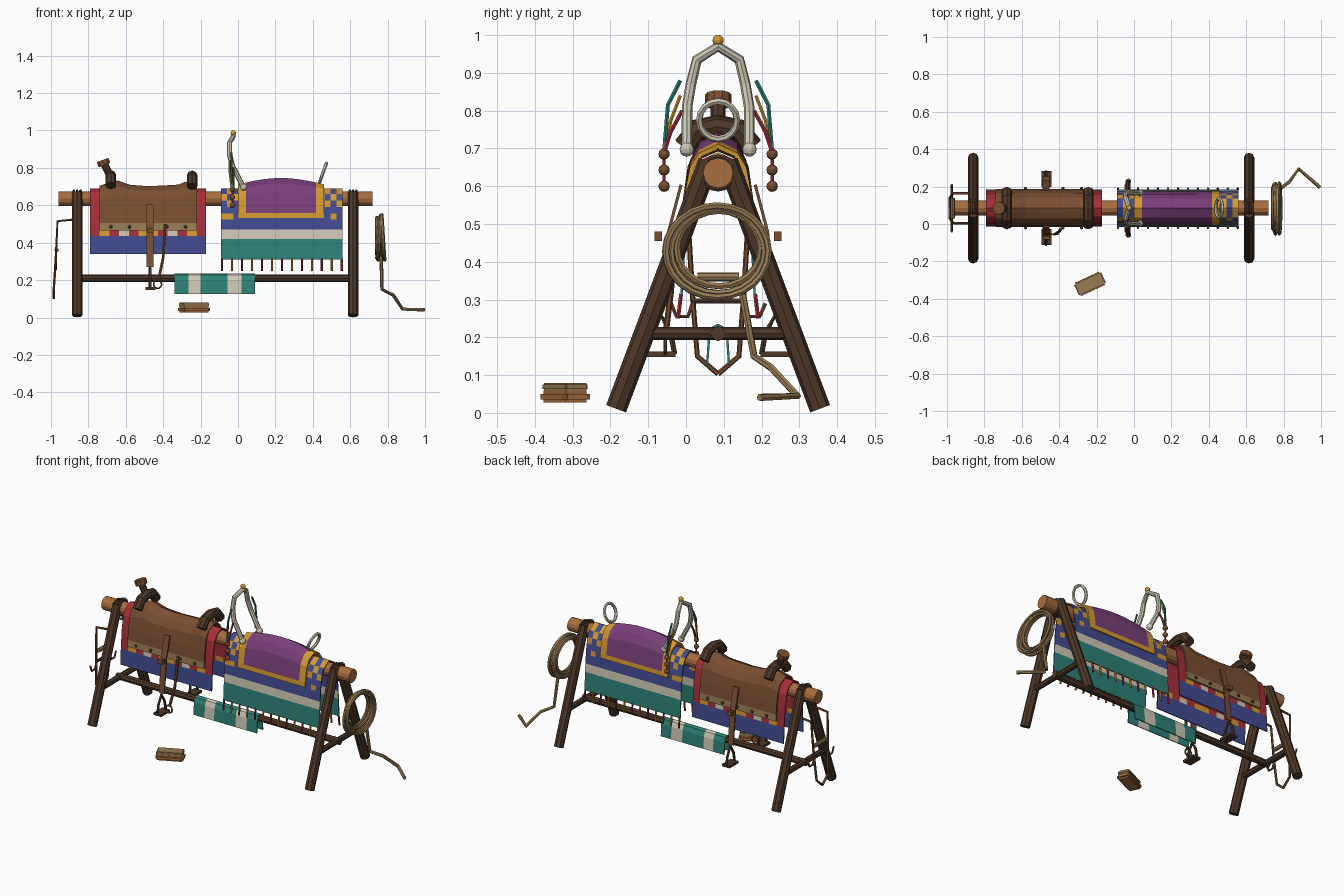
import bpy, bmesh, math
from mathutils import Vector, Matrix

cube = bpy.data.objects.get("Cube")
if cube:
    bpy.data.objects.remove(cube, do_unlink=True)

CY = 0.085          # the rack's centre line


def linear(c):
    c /= 255
    return c / 12.92 if c <= 0.04045 else ((c + 0.055) / 1.055) ** 2.4


MATS = {}
for name, rgb in {
    "dark wood": (78, 56, 40), "leather": (122, 79, 50), "light wood": (168, 110, 62),
    "rope tan": (152, 124, 84), "bone": (208, 201, 182), "red": (166, 48, 58),
    "blue": (66, 76, 146), "teal": (46, 130, 120), "gold": (212, 154, 48),
    "purple": (122, 64, 122),
}.items():
    m = bpy.data.materials.new(name)
    m.use_nodes = True
    colour = [linear(c) for c in rgb] + [1]
    m.diffuse_color = colour
    m.node_tree.nodes["Principled BSDF"].inputs["Base Color"].default_value = colour
    MATS[name] = m


def add_mesh(name, bm, mats):
    me = bpy.data.meshes.new(name)
    bmesh.ops.recalc_face_normals(bm, faces=bm.faces)
    bm.to_mesh(me)
    bm.free()
    for n in mats:
        me.materials.append(MATS[n])
    ob = bpy.data.objects.new(name, me)
    bpy.context.collection.objects.link(ob)
    return ob


def tube(name, pts, r, mat, res=1, closed=False):
    """Faceted tube along (x, offset from centre line, z) points."""
    cu = bpy.data.curves.new(name, "CURVE")
    cu.dimensions = "3D"
    cu.bevel_depth, cu.bevel_resolution, cu.use_fill_caps = r, res, True
    sp = cu.splines.new("POLY")
    sp.points.add(len(pts) - 1)
    for p, (x, d, z) in zip(sp.points, pts):
        p.co = (x, CY + d, z, 1)
    sp.use_cyclic_u, sp.use_smooth = closed, False
    cu.materials.append(MATS[mat])
    ob = bpy.data.objects.new(name, cu)
    bpy.context.collection.objects.link(ob)
    bpy.ops.object.select_all(action="DESELECT")
    ob.select_set(True)
    bpy.context.view_layer.objects.active = ob
    bpy.ops.object.convert(target="MESH")
    return ob


def pair(name, pts, r, mat, res=1):
    for side, s in (("front", 1), ("back", -1)):
        tube(f"{side}_{name}", [(x, s * d, z) for x, d, z in pts], r, mat, res)


def ring(name, x, d, z, radius, r, mat, lean=0, squash=1, n=16):
    pts = []
    for i in range(n):
        a = math.tau * i / n
        pts.append((x + lean * math.sin(a), d + radius * math.cos(a),
                    z + squash * radius * math.sin(a)))
    tube(name, pts, r, mat, closed=True)


def ball(name, x, d, z, r, mat):
    bm = bmesh.new()
    bmesh.ops.create_uvsphere(bm, u_segments=10, v_segments=6, radius=r,
                              matrix=Matrix.Translation((x, CY + d, z)))
    add_mesh(name, bm, [mat])


def block(name, x, d, z, size, mat, turn=0, bevel=0.0):
    bm = bmesh.new()
    bmesh.ops.create_cube(bm, size=1, matrix=Matrix.Translation((x, CY + d, z))
                          @ Matrix.Rotation(turn, 4, "Z") @ Matrix.Diagonal((*size, 1)))
    if bevel:
        bmesh.ops.bevel(bm, geom=bm.edges[:], offset=bevel, segments=2, affect="EDGES")
    add_mesh(name, bm, [mat])


def lerp(table, v):
    for (a, fa), (b, fb) in zip(table, table[1:]):
        if a <= v <= b:
            return fa + (fb - fa) * (v - a) / (b - a)
    return table[0][1] if v < table[0][0] else table[-1][1]


def steps(a, b, n):
    return [a + (b - a) * i / n for i in range(n + 1)]


def drape(name, xs, levels, half, mats, rule, lift=lambda x: 0, thick=0.006):
    """Cloth over the beam: levels run from the ridge down, half(z) is half width."""
    rows = [(-half(z), z) for z in reversed(levels)] + [(half(z), z) for z in levels[1:]]
    top, knee = levels[0], 0.57
    bm = bmesh.new()
    grid = []
    for x in xs:
        grid.append([bm.verts.new((x, CY + d, z + lift(x) * max(0, (z - knee) / (top - knee))))
                     for d, z in rows])
    for i in range(len(xs) - 1):
        for j in range(len(rows) - 1):
            f = bm.faces.new((grid[i][j], grid[i + 1][j], grid[i + 1][j + 1], grid[i][j + 1]))
            f.material_index = mats.index(rule((xs[i] + xs[i + 1]) / 2,
                                               (rows[j][1] + rows[j + 1][1]) / 2))
    ob = add_mesh(name, bm, mats)
    mod = ob.modifiers.new("thickness", "SOLIDIFY")
    mod.thickness, mod.offset = thick, -1


# Rack
tube("top_beam", [(-0.96, 0, 0.635), (0.72, 0, 0.635)], 0.04, "light wood", 4)
tube("long_stretcher", [(-0.88, 0, 0.21), (0.635, 0, 0.21)], 0.02, "dark wood", 2)
for end, x in (("left_end", -0.86), ("right_end", 0.615)):
    pair(end + "_leg", [(x, -0.27, 0.011), (x, -0.025, 0.665)], 0.028, "dark wood", 2)
    tube(end + "_brace", [(x, -0.185, 0.21), (x, 0.185, 0.21)], 0.017, "dark wood", 2)
    for k in (-1, 0, 1):
        ring(end + "_lashing", x + k * 0.018, 0, 0.635, 0.043, 0.007, "dark wood")

# Shared cloth cross-section
SECTION = [(0.31, 0.1), (0.45, 0.092), (0.55, 0.084), (0.63, 0.07), (0.67, 0.045), (0.69, 0)]


def cloth(z):
    return lerp(SECTION, z)


# Saddle blanket with checked row
def blanket_rule(x, z):
    if z < 0.435:
        return "blue"
    if z < 0.465 and -0.74 < x < -0.22:
        return ("gold", "red", "bone", "red", "gold")[int((x + 0.74) / 0.052) % 5]
    return "red"


drape("saddle_blanket", [-0.79] + steps(-0.74, -0.22, 10) + [-0.17],
      [0.69, 0.685, 0.67, 0.63, 0.55, 0.465, 0.435, 0.34], cloth,
      ["red", "blue", "bone", "gold"], blanket_rule)

# Leather saddle
SEAT = [(-0.74, 0.0), (-0.65, 0.03), (-0.58, 0.005), (-0.48, -0.003), (-0.32, 0.005), (-0.26, 0.03), (-0.22, 0.0)]
drape("saddle_seat", steps(-0.74, -0.22, 16), [0.705, 0.695, 0.68, 0.64, 0.57, 0.505, 0.465],
      lambda z: 0 if z > 0.704 else cloth(z - 0.012) + 0.01, ["leather", "rope tan"],
      lambda x, z: "rope tan" if z < 0.505 else "leather", lambda x: lerp(SEAT, x), 0.01)
for s in (-1, 1):
    for x in steps(-0.68, -0.28, 4):
        ball("saddle_stud", x, s * 0.105, 0.485, 0.009, "dark wood")
for name, x, h in (("pommel_roll", -0.68, 0.76), ("cantle_roll", -0.245, 0.757)):
    tube(name, [(x, -0.09, h - 0.055), (x, -0.055, h - 0.01), (x, 0, h),
                (x, 0.055, h - 0.01), (x, 0.09, h - 0.055)], 0.029, "dark wood", 2)
tube("horn_neck", [(-0.675, 0, 0.74), (-0.715, 0, 0.82)], 0.02, "dark wood", 2)
tube("horn_cap", [(-0.714, 0, 0.815), (-0.724, 0, 0.842)], 0.035, "leather", 3)

# Stirrups and hanging strap
for s in (-1, 1):
    d = s * 0.155
    bm = bmesh.new()
    for dx in (-0.018, 0.018):
        for a, z in ((0.102, 0.605), (0.135, 0.48), (0.155, 0.27)):
            bm.verts.new((-0.47 + dx, CY + s * a, z))
    bm.verts.ensure_lookup_table()
    for i in (0, 1):
        bm.faces.new([bm.verts[k] for k in (i, i + 1, i + 4, i + 3)])
    strap = add_mesh("stirrup_strap", bm, ["leather"])
    strap.modifiers.new("thickness", "SOLIDIFY").thickness = 0.008
    block("strap_buckle", -0.47, s * 0.158, 0.467, (0.034, 0.02, 0.025), "leather")
    block("stirrup_tread", -0.468, d, 0.155, (0.052, 0.085, 0.014), "dark wood")
    tube("stirrup_bow", [(-0.47, d - 0.04, 0.155), (-0.47, d - 0.03, 0.21), (-0.47, d, 0.265),
                         (-0.47, d + 0.03, 0.21), (-0.47, d + 0.04, 0.155)], 0.008, "dark wood")
tube("cinch_strap", [(-0.39, -0.11, 0.5), (-0.4, -0.125, 0.32), (-0.425, -0.14, 0.2)], 0.008, "leather")
tube("cinch_ring", [(-0.43 + 0.022 * math.cos(math.tau * i / 10), -0.14,
                     0.178 + 0.022 * math.sin(math.tau * i / 10)) for i in range(10)],
     0.005, "leather", closed=True)


# Striped pack blanket
def pack_rule(x, z):
    if z < 0.42:
        return "teal"
    if z < 0.47:
        return "bone"
    col = int((x + 0.09) / 0.0325)
    if z > 0.59 and (col < 4 or col > 15):
        return "gold" if (col + (z > 0.625) + (z > 0.66)) % 2 else "blue"
    if 0.525 < z < 0.555 and col in (0, 1, 18):
        return "gold"
    return "blue"


drape("pack_blanket", steps(-0.09, 0.56, 20),
      [0.69, 0.685, 0.66, 0.625, 0.59, 0.555, 0.525, 0.47, 0.42, 0.31], cloth,
      ["blue", "bone", "teal", "gold"], pack_rule)
for i, x in enumerate(steps(-0.085, 0.555, 12)):
    pair("fringe", [(x, 0.098, 0.315), (x, 0.106, 0.25)], 0.006, ("red", "gold")[i % 2])

# Arched pad with border
drape("pack_pad", [0.0] + steps(0.042, 0.418, 8) + [0.46],
      [0.712, 0.706, 0.688, 0.65, 0.6, 0.56, 0.532],
      lambda z: 0 if z > 0.711 else cloth(z - 0.018) + 0.006, ["purple", "gold"],
      lambda x, z: "purple" if 0.042 < x < 0.418 and z > 0.56 else "gold",
      lambda x: 0.034 * math.sin(math.pi * x / 0.46), 0.012)

# Bone arch, finial and rear ring
arch = [(0.03, -0.083, 0.695), (-0.03, -0.082, 0.81), (-0.045, -0.072, 0.87), (-0.045, -0.056, 0.935)]
tube("front_arch", arch + [(-0.025, 0, 0.97)] + [(x, -d, z) for x, d, z in reversed(arch)],
     0.014, "bone", 2)
for s in (-1, 1):
    ball("arch_foot", 0.03, s * 0.083, 0.697, 0.019, "bone")
ball("arch_finial", -0.025, 0, 0.986, 0.015, "gold")
ring("rear_ring", 0.455, 0, 0.775, 0.05, 0.009, "bone", lean=0.018)

# Hanging cords and beads
pair("teal_cord", [(-0.035, -0.1, 0.88), (-0.035, -0.133, 0.815), (-0.03, -0.143, 0.69)], 0.006, "teal")
pair("gold_cord", [(-0.045, -0.1, 0.84), (-0.045, -0.125, 0.775), (-0.035, -0.143, 0.69)], 0.005, "gold")
pair("red_cord", [(-0.025, -0.095, 0.80), (-0.025, -0.125, 0.745), (-0.025, -0.143, 0.69)], 0.006, "red")
pair("bead_string", [(-0.03, -0.143, 0.69), (-0.03, -0.143, 0.6)], 0.005, "red")
for s in (-1, 1):
    for z in (0.685, 0.643, 0.6):
        ball("cord_bead", -0.03, s * 0.143, z, 0.015, "leather")

# Small cloth over the stretcher
drape("stretcher_cloth", [-0.34, -0.265, -0.2, -0.055, 0.02, 0.09], [0.236, 0.228, 0.2, 0.127],
      lambda z: lerp([(0.127, 0.032), (0.2, 0.027), (0.228, 0.016), (0.236, 0)], z),
      ["teal", "bone"],
      lambda x, z: "bone" if -0.265 < x < -0.2 or -0.055 < x < 0.02 else "teal")

# Bridle on the left end
pair("bridle_cheek", [(-0.87, -0.08, 0.525), (-0.965, -0.08, 0.515), (-0.975, -0.067, 0.3),
                      (-0.985, -0.055, 0.15), (-0.985, 0, 0.103)], 0.007, "leather")
pair("bit_shank", [(-0.975, -0.125, 0.29), (-0.975, -0.11, 0.255), (-0.975, -0.08, 0.255),
                   (-0.975, -0.066, 0.295)], 0.006, "leather")
tube("bridle_bit", [(-0.975, -0.07, 0.296), (-0.975, 0.07, 0.296)], 0.008, "dark wood")
tube("bridle_noseband", [(-0.97, -0.055, 0.36), (-0.97, 0.055, 0.36)], 0.012, "rope tan", 2)

# Coiled rope and its loose tail
for i in range(6):
    ring("rope_coil", 0.742 + 0.007 * i, 0.004 * math.sin(2.4 * i), 0.43 + 0.005 * math.cos(2.1 * i),
         0.112 + 0.012 * (i % 3), 0.009, "rope tan", lean=0.008 * math.sin(i), squash=0.89, n=24)
tube("rope_tail", [(0.765, 0.06, 0.34), (0.77, 0.095, 0.15), (0.83, 0.14, 0.12),
                   (0.88, 0.21, 0.045), (0.995, 0.11, 0.041)], 0.01, "rope tan")

# Grooming brush on the ground
turn = math.radians(25)
block("brush_body", -0.235, -0.405, 0.043, (0.16, 0.078, 0.032), "light wood", turn, 0.009)
block("brush_top", -0.235, -0.405, 0.069, (0.15, 0.066, 0.02), "rope tan", turn, 0.004)
